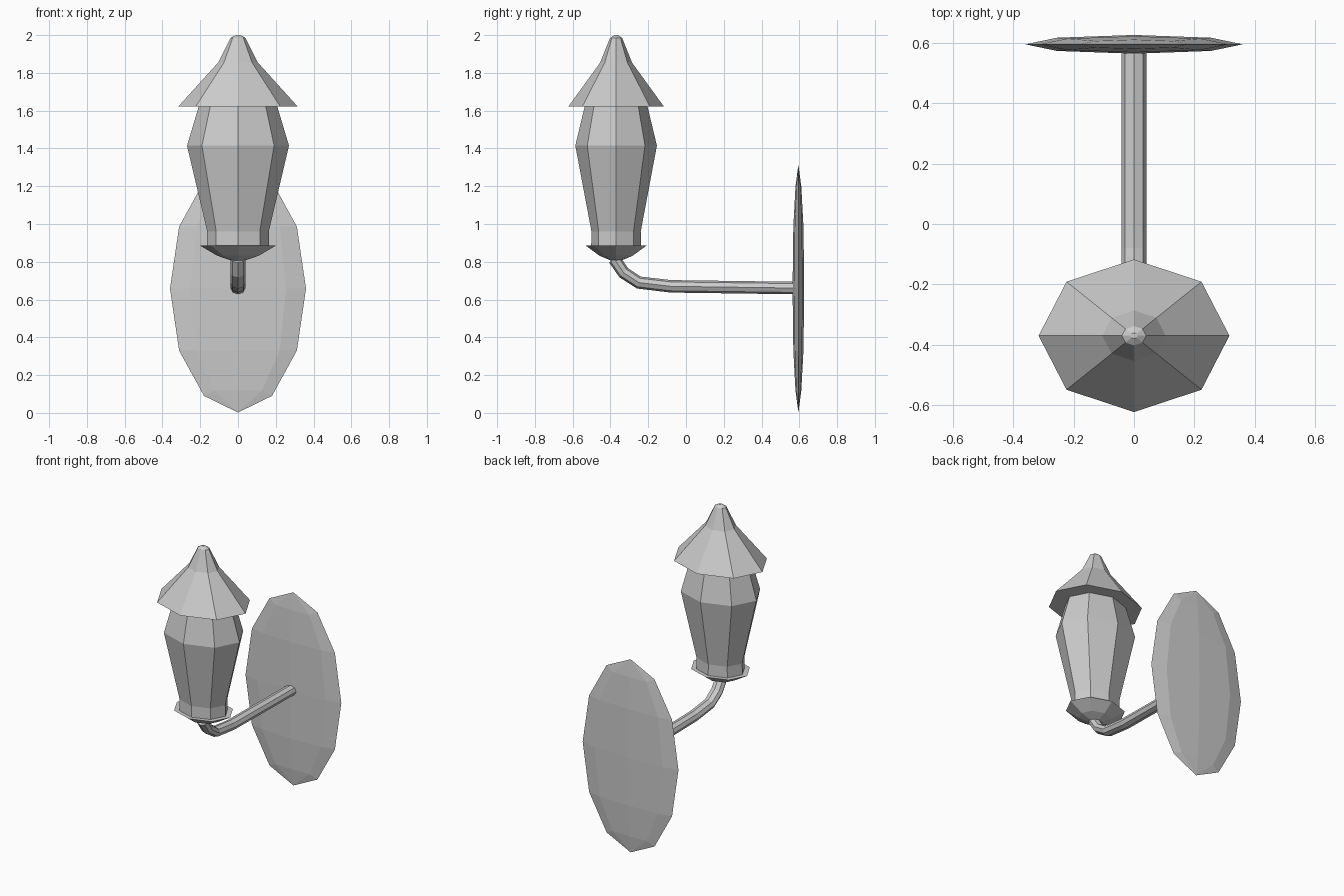
import bpy, bmesh, math
from mathutils import Matrix, Vector

if "Cube" in bpy.data.objects:
    bpy.data.objects.remove(bpy.data.objects["Cube"])


def make_object(name, bm):
    bmesh.ops.recalc_face_normals(bm, faces=bm.faces[:])
    mesh = bpy.data.meshes.new(name)
    bm.to_mesh(mesh)
    bm.free()
    ob = bpy.data.objects.new(name, mesh)
    bpy.context.collection.objects.link(ob)
    return ob


def loft(name, rings):
    """Skin a list of equal-length point rings and cap both ends."""
    bm = bmesh.new()
    loops = [[bm.verts.new(p) for p in ring] for ring in rings]
    n = len(loops[0])
    for a, b in zip(loops, loops[1:]):
        for i in range(n):
            j = (i + 1) % n
            bm.faces.new((a[i], a[j], b[j], b[i]))
    bm.faces.new(loops[0])
    bm.faces.new(loops[-1])
    return make_object(name, bm)


def octagon_lathe(name, profile, y=-0.37, squash=0.8):
    angles = [i * math.pi / 4 for i in range(8)]
    return loft(name, [[(r * math.cos(a), y + squash * r * math.sin(a), z) for a in angles]
                       for r, z in profile])


# Lantern: roof, glass body and saucer
octagon_lathe("lantern_roof", [(0.316, 1.622), (0.105, 1.855), (0.04, 1.985), (0.012, 2.0)])
octagon_lathe("lantern_body", [(0.165, 0.88), (0.163, 0.96), (0.27, 1.415), (0.207, 1.625)])
octagon_lathe("lantern_saucer", [(0.03, 0.805), (0.11, 0.832), (0.2, 0.885)])

# Bent arm from the saucer to the wall plate
path = [Vector((0, y, z)) for y, z in
        [(-0.38, 0.815), (-0.33, 0.742), (-0.25, 0.69), (-0.08, 0.67), (0.58, 0.661)]]
rings = []
for i, p in enumerate(path):
    t = (path[min(i + 1, len(path) - 1)] - path[max(i - 1, 0)]).normalized()
    up = Vector((1, 0, 0)).cross(t)
    rings.append([p + Vector((0.041 * math.cos(a), 0, 0)) + up * 0.033 * math.sin(a)
                  for a in (k * math.pi / 4 for k in range(8))])
loft("arm", rings)

# Flattened oval wall plate
bm = bmesh.new()
bmesh.ops.create_uvsphere(bm, u_segments=8, v_segments=6, radius=1)
for v in bm.verts:
    if abs(v.co.y) > 0.01 and abs(v.co.z) > 0.6:
        v.co.z *= 0.95
bmesh.ops.transform(bm, verts=bm.verts[:],
                    matrix=Matrix.Translation((0, 0.595, 0.658)) @ Matrix.Diagonal((0.36, 0.031, 0.656, 1)))
make_object("wall_plate", bm)
